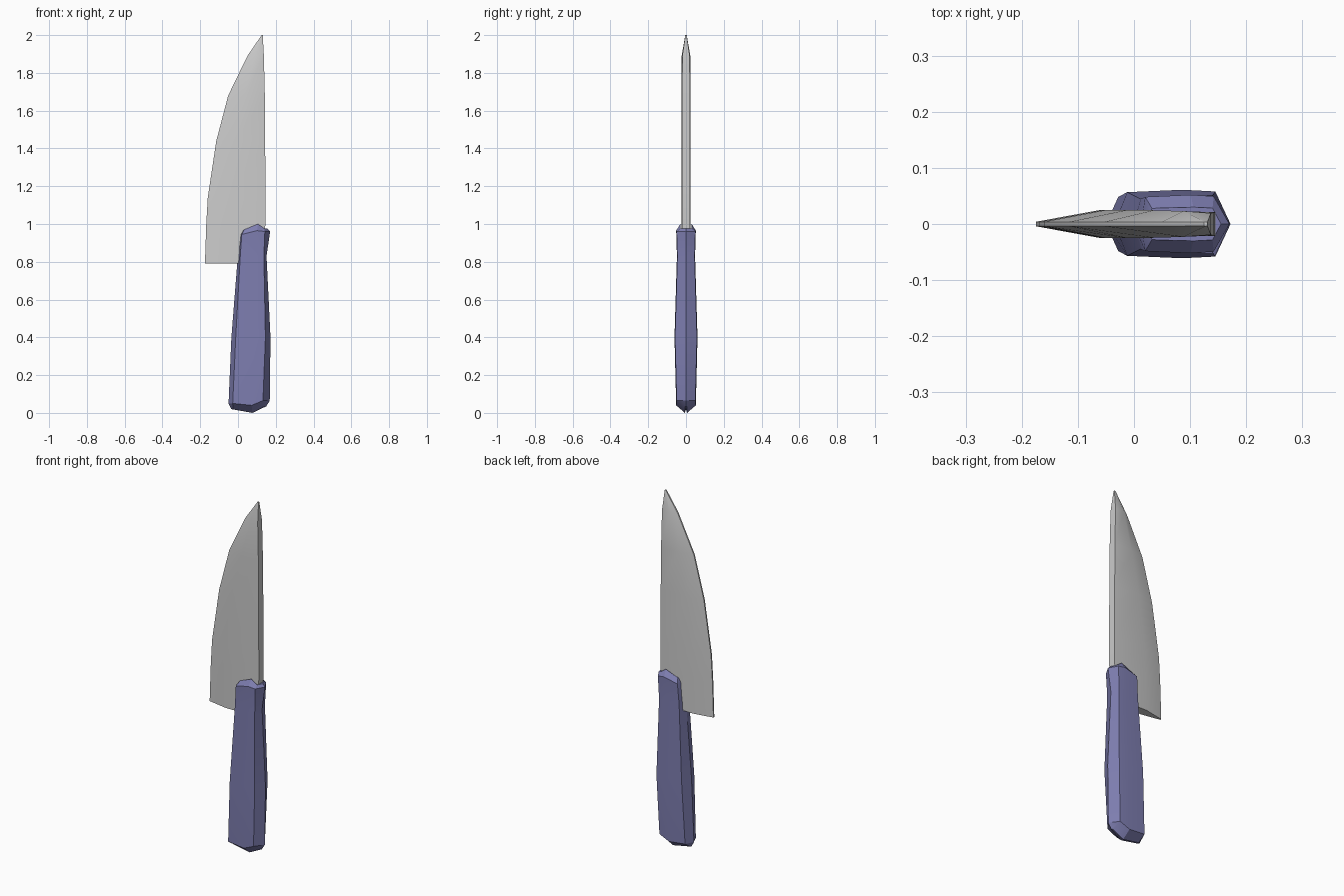
import bpy, math

if "Cube" in bpy.data.objects:
    bpy.data.objects.remove(bpy.data.objects["Cube"])


def loft(name, rings, angle):
    """Skin a stack of equal-sized closed rings and cap both ends."""
    n = len(rings[0])
    verts = [v for ring in rings for v in ring]
    faces = [tuple(range(n))[::-1],
             tuple(range((len(rings) - 1) * n, len(rings) * n))]
    for k in range(len(rings) - 1):
        for i in range(n):
            j = (i + 1) % n
            faces.append((k * n + i, k * n + j, (k + 1) * n + j, (k + 1) * n + i))
    mesh = bpy.data.meshes.new(name)
    mesh.from_pydata(verts, [], faces)
    mesh.update()
    ob = bpy.data.objects.new(name, mesh)
    bpy.context.collection.objects.link(ob)
    bpy.ops.object.select_all(action='DESELECT')
    bpy.context.view_layer.objects.active = ob
    ob.select_set(True)
    bpy.ops.object.shade_smooth_by_angle(angle=math.radians(angle))
    return ob


# Blade: z, cutting edge x, grind ridge x, spine x, thickness scale
blade_levels = [
    (0.79, -0.175, -0.060, 0.130, 1.0),
    (1.00, -0.168, -0.055, 0.145, 1.0),
    (1.14, -0.160, -0.050, 0.145, 1.0),
    (1.44, -0.115, -0.012, 0.144, 1.0),
    (1.68, -0.052, 0.035, 0.142, 0.98),
    (1.89, 0.050, 0.088, 0.137, 0.92),
    (2.00, 0.125, 0.128, 0.131, 0.15),
]


def blade_ring(z, edge, ridge, spine, s):
    half = [(edge, 0.004), (ridge, 0.025 * s), (spine, 0.021 * s)]
    return ([(x, -y, z) for x, y in half]
            + [(x, y, z) for x, y in reversed(half)])


loft("blade", [blade_ring(*lv) for lv in blade_levels], 30)

# Handle: left point, left face edge, right face edge, right point, half width,
# then heights at the left, middle and right of the ring
handle_levels = [
    (-0.035, -0.027, 0.140, 0.150, 0.006, 0.020, 0.000, 0.035),
    (-0.050, -0.028, 0.132, 0.168, 0.052, 0.050, 0.040, 0.065),
    (-0.035, -0.012, 0.145, 0.172, 0.061, 0.400, 0.400, 0.400),
    (-0.001, 0.012, 0.137, 0.151, 0.048, 0.830, 0.830, 0.830),
    (0.012, 0.020, 0.142, 0.170, 0.052, 0.945, 0.965, 0.960),
    (0.025, 0.032, 0.140, 0.155, 0.030, 0.970, 1.000, 0.975),
]


def handle_ring(lx, l, r, rx, w, zl, zm, zr):
    m = (l + r) / 2 + 0.02
    front = [(l, -w * 0.93, zl), (m, -w, zm), (r, -w * 0.95, zr)]
    back = [(x, -y, z) for x, y, z in reversed(front)]
    return [(lx, 0, zl)] + front + [(rx, 0, zr)] + back


handle = loft("handle", [handle_ring(*lv) for lv in handle_levels], 25)
mat = bpy.data.materials.new("handle_blue")
mat.diffuse_color = (0.21, 0.21, 0.44, 1)
mat.use_nodes = True
mat.node_tree.nodes["Principled BSDF"].inputs["Base Color"].default_value = mat.diffuse_color
handle.data.materials.append(mat)
